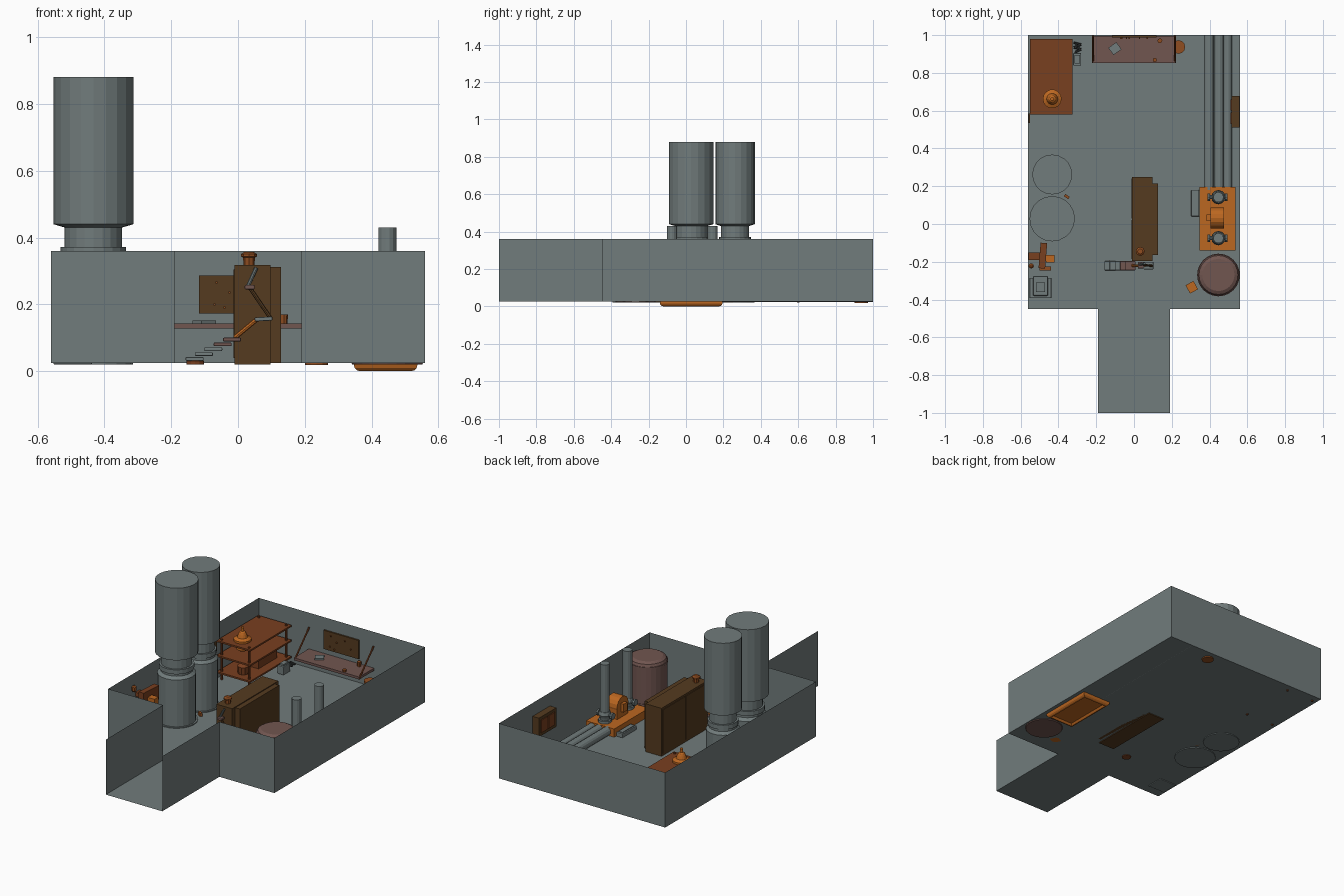
import bpy, bmesh, math
from mathutils import Vector, Matrix

if "Cube" in bpy.data.objects:
    bpy.data.objects.remove(bpy.data.objects["Cube"])

def mat(name, c):
    m = bpy.data.materials.new(name)
    m.diffuse_color = (*c, 1)
    m.use_nodes = True
    m.node_tree.nodes["Principled BSDF"].inputs["Base Color"].default_value = m.diffuse_color
    return m

GREY = mat("steel grey", (.165, .2, .2))
ORANGE = mat("bright orange", (.5, .135, .015))
RUST = mat("rust brown", (.19, .05, .014))
BROWN = mat("dark brown", (.09, .043, .014))
PINK = mat("dusty pink", (.165, .092, .08))
COPPER = mat("copper", (.28, .075, .015))
DARK = mat("dark grey", (.03, .033, .033))

def finish(name, bm, m):
    bmesh.ops.recalc_face_normals(bm, faces=bm.faces)
    me = bpy.data.meshes.new(name)
    bm.to_mesh(me)
    bm.free()
    me.materials.append(m)
    o = bpy.data.objects.new(name, me)
    bpy.context.collection.objects.link(o)
    return o

def box(name, x0, x1, y0, y1, z0, z1, m, bevel=0, rot=0, tilt=0):
    bm = bmesh.new()
    bmesh.ops.create_cube(bm, size=1)
    bmesh.ops.scale(bm, vec=(x1 - x0, y1 - y0, z1 - z0), verts=bm.verts)
    if bevel:
        bmesh.ops.bevel(bm, geom=bm.edges[:], offset=bevel, segments=2, affect='EDGES', profile=.5)
    o = finish(name, bm, m)
    o.location = ((x0 + x1) / 2, (y0 + y1) / 2, (z0 + z1) / 2)
    o.rotation_euler = (0, tilt, rot)
    return o

def lathe(name, prof, c, m, n=16, axis='Z'):
    """Spin (radius, height) pairs into a closed solid."""
    bm = bmesh.new()
    rings = [[bm.verts.new((r * math.cos(2 * math.pi * i / n), r * math.sin(2 * math.pi * i / n), z))
              for i in range(n)] for r, z in prof]
    for a, b in zip(rings, rings[1:]):
        for i in range(n):
            bm.faces.new((a[i], a[(i + 1) % n], b[(i + 1) % n], b[i]))
    bm.faces.new(rings[0][::-1])
    bm.faces.new(rings[-1])
    if axis != 'Z':
        R = Matrix.Rotation(math.pi / 2, 3, 'Y' if axis == 'X' else 'X')
        bmesh.ops.rotate(bm, matrix=R, verts=bm.verts)
    o = finish(name, bm, m)
    o.location = c
    return o

def rod(name, p, q, r, m, n=8):
    p, q = Vector(p), Vector(q)
    o = lathe(name, [(r, 0), (r, (q - p).length)], p, m, n)
    o.rotation_euler = (q - p).to_track_quat('Z', 'Y').to_euler()
    return o

# room shell: thin floor and open-topped walls, open at the corridor end
bm = bmesh.new()
plan = [(-.19, -1), (-.19, -.45), (-.56, -.45), (-.56, 1), (.56, 1), (.56, -.45), (.19, -.45), (.19, -1)]
low = [bm.verts.new((x, y, .025)) for x, y in plan]
top = [bm.verts.new((x, y, .36)) for x, y in plan]
bm.faces.new((low[1], low[2], low[3], low[4], low[5], low[6]))
bm.faces.new((low[0], low[1], low[6], low[7]))
for i in range(7):
    bm.faces.new((low[i], low[i + 1], top[i + 1], top[i]))
finish("room_shell", bm, GREY)

# two tall storage tanks
for i, (x, y, s) in enumerate([(-.433, .028, 1), (-.433, .262, .88)]):
    prof = [(.118, .02), (.118, .03), (.108, .03), (.108, .315), (.09, .33), (.09, .345), (.098, .345),
            (.098, .372), (.086, .372), (.086, .43), (.12, .44), (.12, .88)]
    lathe(f"tall_tank_{i}", [(r * s, z) for r, z in prof], (x, y, 0), GREY, 20)

# round boiler
lathe("boiler", [(.105, .02), (.11, .03), (.11, .295), (.103, .312), (.085, .322)], (.447, -.27, 0), PINK, 24)
for z in (.06, .285):
    lathe("boiler_band", [(.113, z), (.113, z + .012)], (.447, -.27, 0), PINK, 24)
box("boiler_control_box", .282, .33, -.36, -.31, .025, .1, ORANGE, rot=.5)

# pump base, sunk through the floor with a recessed underside
bm = bmesh.new()
bmesh.ops.create_cube(bm, size=1)
bmesh.ops.scale(bm, vec=(.19, .335, .075), verts=bm.verts)
bmesh.ops.translate(bm, vec=(.442, .028, .0375), verts=bm.verts)
bot = [f for f in bm.faces if f.normal.z < -.9]
bmesh.ops.bevel(bm, geom=list(bot[0].edges), offset=.018, segments=3, affect='EDGES', profile=.5)
bm.normal_update()
bot = [f for f in bm.faces if f.normal.z < -.95 and f.calc_area() > .02]
bmesh.ops.inset_region(bm, faces=bot, thickness=.012, depth=-.012)
finish("pump_base", bm, ORANGE)
lathe("pump_motor", [(.055, -.036), (.055, .036)], (.44, .032, .142), ORANGE, 16, 'X')
box("pump_motor_foot", .404, .476, -.02, .085, .07, .142, ORANGE)
box("pump_motor_plug", .385, .405, .015, .05, .11, .16, ORANGE)
for y in (-.075, .142):
    rod("riser_pipe", (.447, y, .07), (.447, y, .43), .027, GREY, 14)
    lathe("riser_flange", [(.038, .075), (.038, .09), (.027, .09), (.03, .105), (.036, .12), (.03, .14)],
          (.447, y, 0), GREY, 12)
    lathe("valve_body", [(.02, -.052), (.02, -.04), (.011, -.04), (.011, .04), (.02, .04), (.02, .052)],
          (.442, y, .12), GREY, 10, 'X')
# floor pipes running to the back wall
for x, r in ((.396, .026), (.449, .025), (.496, .022)):
    rod("floor_pipe", (x, .18, .05), (x, 1, .05), r, GREY, 14)
box("pump_step", .302, .345, .04, .18, .025, .05, GREY, .004)
box("pump_step_pad", .31, .337, .052, .168, .05, .054, GREY)

# central cabinet
box("cabinet_main", -.01, .097, -.195, .25, .02, .317, BROWN)
box("cabinet_side", .097, .128, -.165, .215, .025, .312, BROWN)
for y0, y1 in ((-.185, .02), (.03, .24)):
    box("cabinet_door", -.014, -.01, y0, y1, .04, .305, BROWN)
lathe("cabinet_lamp", [(.016, .317), (.018, .34), (.024, .343), (.024, .35), (.014, .357)],
      (.033, -.145, 0), COPPER, 8)

# folding mechanical arm in front of the cabinet
lathe("arm_base", [(.026, .02), (.026, .03), (.02, .036)], (-.128, -.22, 0), RUST, 12)
for i in range(5):
    x, z = -.13 + .028 * i, .031 + .0145 * i
    box("arm_segment", x - .027, x + .027, -.245, -.197, z, z + .011, GREY if i < 3 else PINK, .003)
rod("arm_lower", (-.01, -.22, .1), (.06, -.222, .158), .007, ORANGE)
box("arm_elbow", .05, .103, -.24, -.2, .15, .162, GREY, .003, tilt=-.05)
rod("arm_upper", (.098, -.222, .158), (.035, -.215, .25), .006, BROWN)
box("arm_wrist", .02, .05, -.235, -.2, .245, .258, PINK, .003)
rod("arm_tip", (.03, -.215, .255), (.055, -.21, .31), .006, GREY)

# three-tier rack
for z in (.065, .165, .255):
    box("rack_shelf", -.55, -.325, .58, .98, z, z + .01, RUST)
for x in (-.53, -.345):
    for y in (.6, .957):
        rod("rack_post", (x, y, .02), (x, y, .272), .007, RUST)
bulb = [(.05, 0), (.05, .012), (.03, .022), (.024, .04), (.018, .052), (.009, .058), (.009, .08)]
lathe("rack_top_beacon", [(r, z + .265) for r, z in bulb], (-.433, .662, 0), ORANGE, 14)
lathe("rack_hanging_motor", [(.02, .205), (.035, .215), (.035, .245), (.03, .255)], (-.433, .662, 0), ORANGE, 12)
lathe("rack_jar", [(.03, .075), (.033, .12), (.014, .135), (.014, .15)], (-.42, .65, 0), RUST, 10)
box("rack_crate", -.5, -.38, .74, .92, .075, .13, RUST)

# fold-down workbench on the back wall
box("bench_top", -.22, .22, .852, .995, .128, .143, PINK)
for s in (-1, 1):
    rod("bench_stay", (s * .217, .855, .13), (s * .217, .995, .275), .005, RUST)
box("bench_notepad", -.127, -.075, .905, .952, .143, .151, GREY, rot=.6)
lathe("bench_mug", [(.011, .143), (.013, .17)], (.137, .97, 0), COPPER, 8)
lathe("bench_pot", [(.011, .143), (.011, .155)], (.11, .868, 0), COPPER, 8)
box("wall_board", -.117, .12, .988, .998, .173, .287, BROWN)
for x, z in ((-.065, .265), (-.025, .235), (-.07, .2), (.03, .26), (.07, .22), (-.04, .19)):
    box("board_peg", x - .003, x + .003, .98, .988, z - .003, z + .003, COPPER)
lathe("stool", [(.035, .018), (.035, .03), (.01, .034), (.01, .08), (.036, .082), (.036, .095)],
      (.235, .937, 0), COPPER, 12)

# compressor beside the rack, with coiled hose
box("compressor", -.322, -.28, .838, .905, .025, .075, GREY, .004)
box("compressor_lid", -.315, -.287, .85, .895, .075, .085, GREY)
pts = [(-.32, .96), (-.28, .95), (-.318, .935), (-.28, .925), (-.31, .91), (-.3, .895)]
for a, b in zip(pts, pts[1:]):
    rod("coiled_hose", (*a, .05), (*b, .05), .006, DARK, 6)

# right wall fuse box
box("fuse_box", .516, .559, .51, .678, .165, .28, BROWN)
for y in (.53, .6):
    box("fuse_box_door", .511, .516, y, y + .06, .185, .262, RUST)
# left wall switch
box("wall_switch", -.559, -.55, .535, .585, .2, .26, BROWN)

# console and lamp by the left wall
box("console_panel", -.5, -.465, -.235, -.1, .19, .275, RUST, rot=-.08)
box("console_knob_box", -.465, -.42, -.205, -.165, .2, .24, ORANGE)
box("console_bracket", -.559, -.49, -.19, -.15, .215, .24, RUST)
box("console_tray", -.5, -.44, -.245, -.225, .19, .2, COPPER)
lathe("wall_lamp", [(.008, .26), (.014, .27), (.014, .29), (.006, .297)], (-.544, -.222, 0), COPPER, 8)

# lidded crate in the corner
box("crate", -.553, -.437, -.393, -.285, .02, .12, GREY, .004)
box("crate_lid", -.535, -.455, -.38, -.275, .12, .14, GREY, .006)
box("crate_handle", -.52, -.47, -.36, -.31, .14, .15, GREY)
box("floor_wedge", -.37, -.342, .138, .152, .025, .045, COPPER, rot=-.6)
